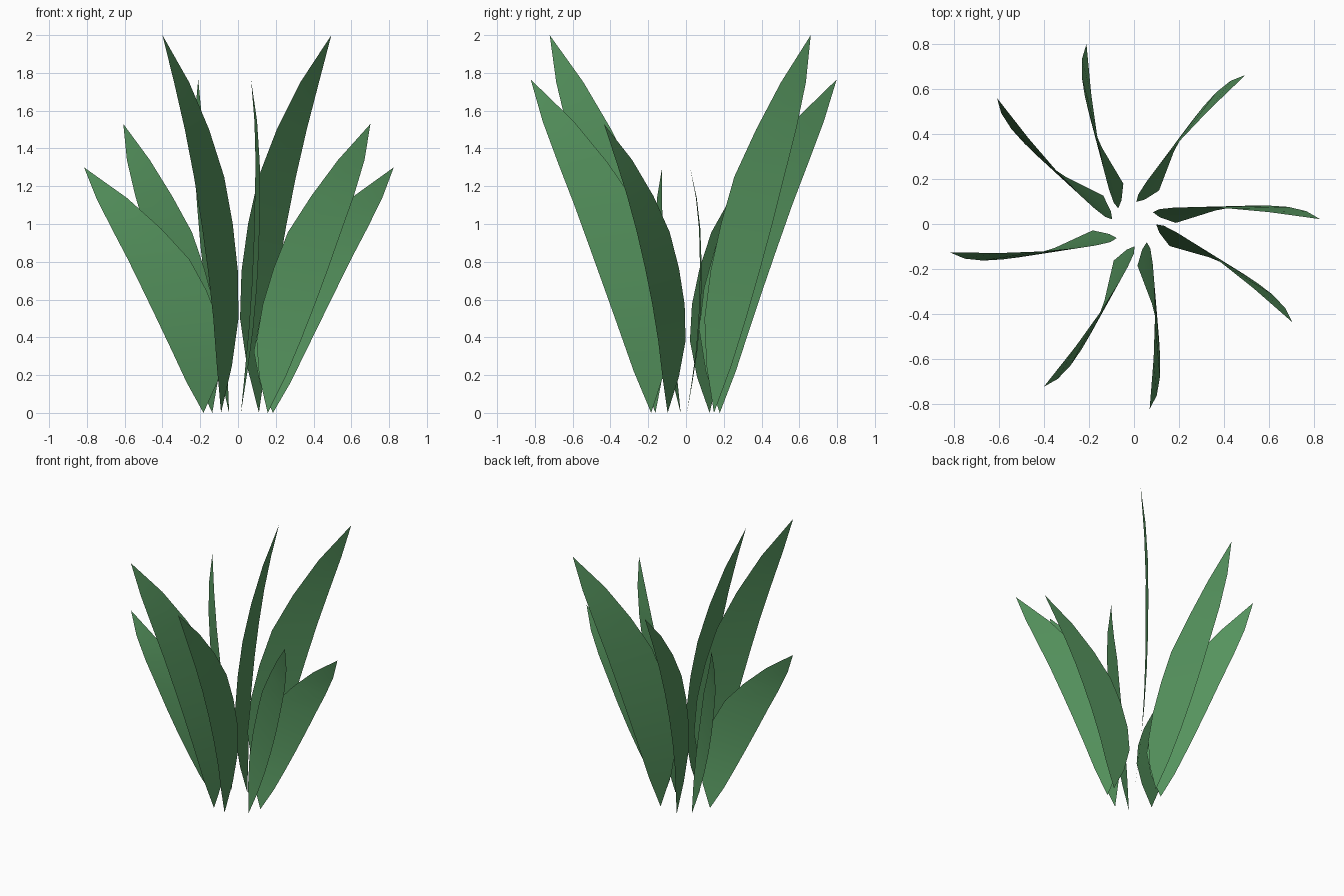
import bpy, math

if "Cube" in bpy.data.objects:
    bpy.data.objects.remove(bpy.data.objects["Cube"])

# One green for every blade
green = bpy.data.materials.new("leaf green")
green.diffuse_color = (0.092, 0.295, 0.112, 1.0)
green.use_nodes = True
green.node_tree.nodes["Principled BSDF"].inputs["Base Color"].default_value = green.diffuse_color

# Blade profile at nine even height steps, base to tip
INNER = [0.185, 0.115, 0.085, 0.115, 0.18, 0.27, 0.42, 0.60, 0.825]   # radius of inner edge
OUTER = [0.185, 0.28, 0.36, 0.44, 0.52, 0.60, 0.685, 0.765, 0.825]    # radius of outer edge
BOW = [0.0, 0.027, 0.05, 0.063, 0.068, 0.066, 0.058, 0.037, 0.0]      # sideways bend


def blade(name, yaw, height):
    """A thin pointed leaf leaning outwards along the yaw direction."""
    c, s = math.cos(yaw), math.sin(yaw)
    n = len(BOW) - 1

    def place(r, k):
        return (r * c - BOW[k] * s, r * s + BOW[k] * c, height * k / n)

    verts = [place(INNER[0], 0)]
    for k in range(1, n):
        verts += [place(INNER[k], k), place(OUTER[k], k)]
    verts.append(place(INNER[n], n))
    last = len(verts) - 1
    faces = [(0, 2, 1)]
    for k in range(1, n - 1):
        a = 2 * k - 1
        faces.append((a, a + 1, a + 3, a + 2))
    faces.append((last - 2, last - 1, last))
    mesh = bpy.data.meshes.new(name)
    mesh.from_pydata(verts, [], faces)
    mesh.materials.append(green)
    for p in mesh.polygons:
        p.use_smooth = True
    obj = bpy.data.objects.new(name, mesh)
    bpy.context.collection.objects.link(obj)


# Eight leaves in a ring, heights repeating in fours
YAWS = [1.5, 53.2, 104.8, 137.4, 188.8, 241, 274.8, 328.2]
HEIGHTS = [1.30, 2.0, 1.765, 1.53]
for i, yaw in enumerate(YAWS):
    blade(f"leaf_{i + 1}", math.radians(yaw), HEIGHTS[i % 4])
